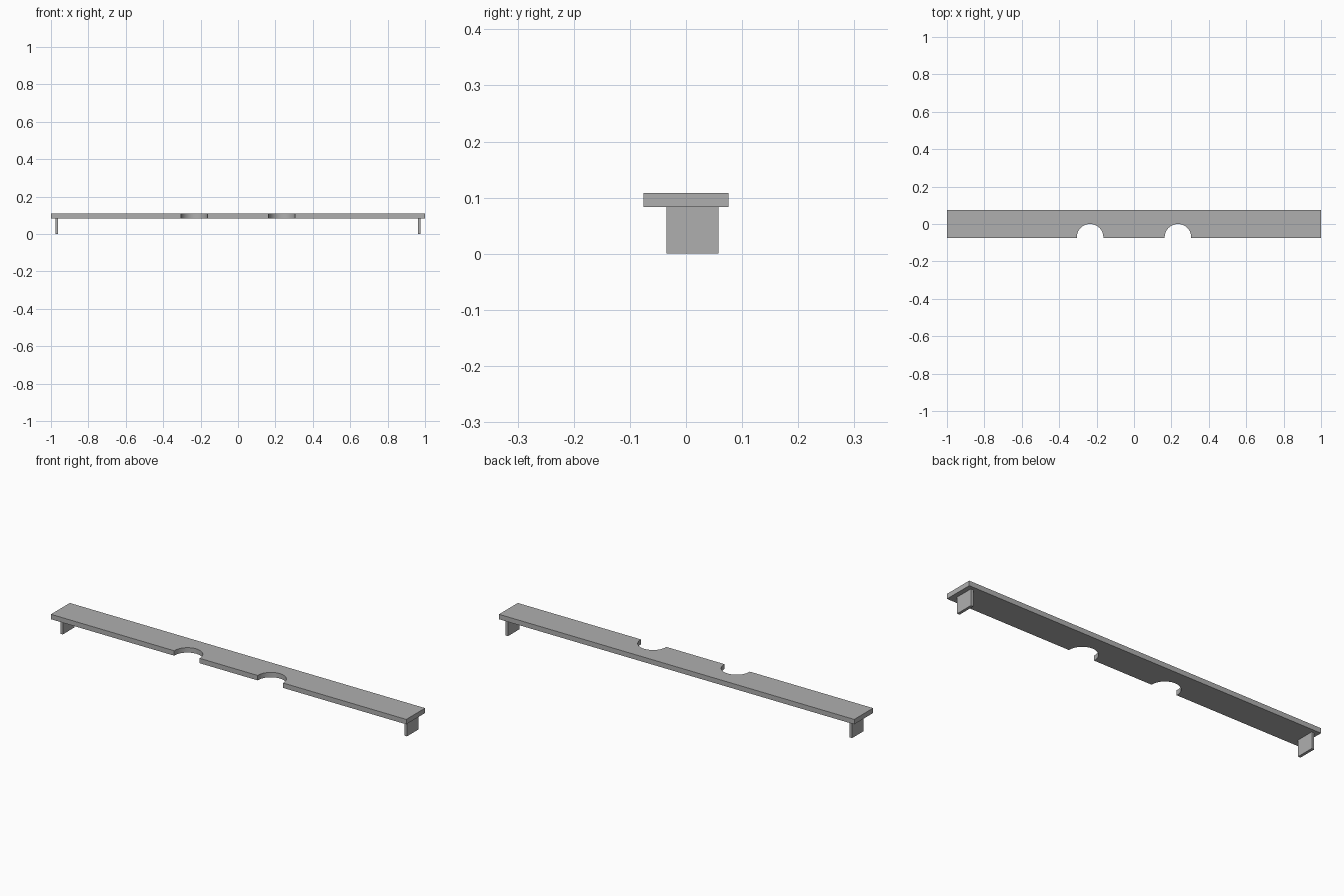
import bpy, bmesh
from math import pi, cos, sin

if "Cube" in bpy.data.objects:
    bpy.data.objects.remove(bpy.data.objects["Cube"])

grey = bpy.data.materials.new("plain grey")
grey.use_nodes = True
colour = (0.43, 0.43, 0.43, 1)
grey.diffuse_color = colour
grey.node_tree.nodes["Principled BSDF"].inputs["Base Color"].default_value = colour


def slab(name, outline, z0, z1):
    """Extrude a flat outline upward from z0 to z1."""
    bm = bmesh.new()
    base = bm.faces.new([bm.verts.new((x, y, z0)) for x, y in outline])
    grown = bmesh.ops.extrude_face_region(bm, geom=[base])["geom"]
    for v in grown:
        if isinstance(v, bmesh.types.BMVert):
            v.co.z = z1
    bmesh.ops.recalc_face_normals(bm, faces=bm.faces)
    mesh = bpy.data.meshes.new(name)
    bm.to_mesh(mesh)
    bm.free()
    mesh.materials.append(grey)
    obj = bpy.data.objects.new(name, mesh)
    bpy.context.collection.objects.link(obj)
    return obj


BOTTOM, TOP = 0.083, 0.108
HALF_DEPTH = 0.0755
NOTCH_X, NOTCH_Y, NOTCH_R, STEPS = 0.235, -0.071, 0.071, 32

# Shelf board with two round-ended notches in the front edge
outline = [(-1, -HALF_DEPTH)]
for cx in (-NOTCH_X, NOTCH_X):
    outline.append((cx - NOTCH_R, -HALF_DEPTH))
    for i in range(STEPS + 1):
        a = pi - pi * i / STEPS
        outline.append((cx + NOTCH_R * cos(a), NOTCH_Y + NOTCH_R * sin(a)))
    outline.append((cx + NOTCH_R, -HALF_DEPTH))
outline += [(1, -HALF_DEPTH), (1, HALF_DEPTH), (-1, HALF_DEPTH)]
board = slab("shelf_board", outline, BOTTOM, TOP)

# Smooth notch walls, sharp edges elsewhere
bpy.ops.object.select_all(action='DESELECT')
board.select_set(True)
bpy.context.view_layer.objects.active = board
bpy.ops.object.shade_smooth_by_angle()

# Thin support plate under each end
for side, name in ((-1, "right_support"), (1, "left_support")):
    inner, outer = side * 0.962, side * 0.976
    slab(name, [(inner, -0.035), (outer, -0.035), (outer, 0.058), (inner, 0.058)], 0, BOTTOM)
